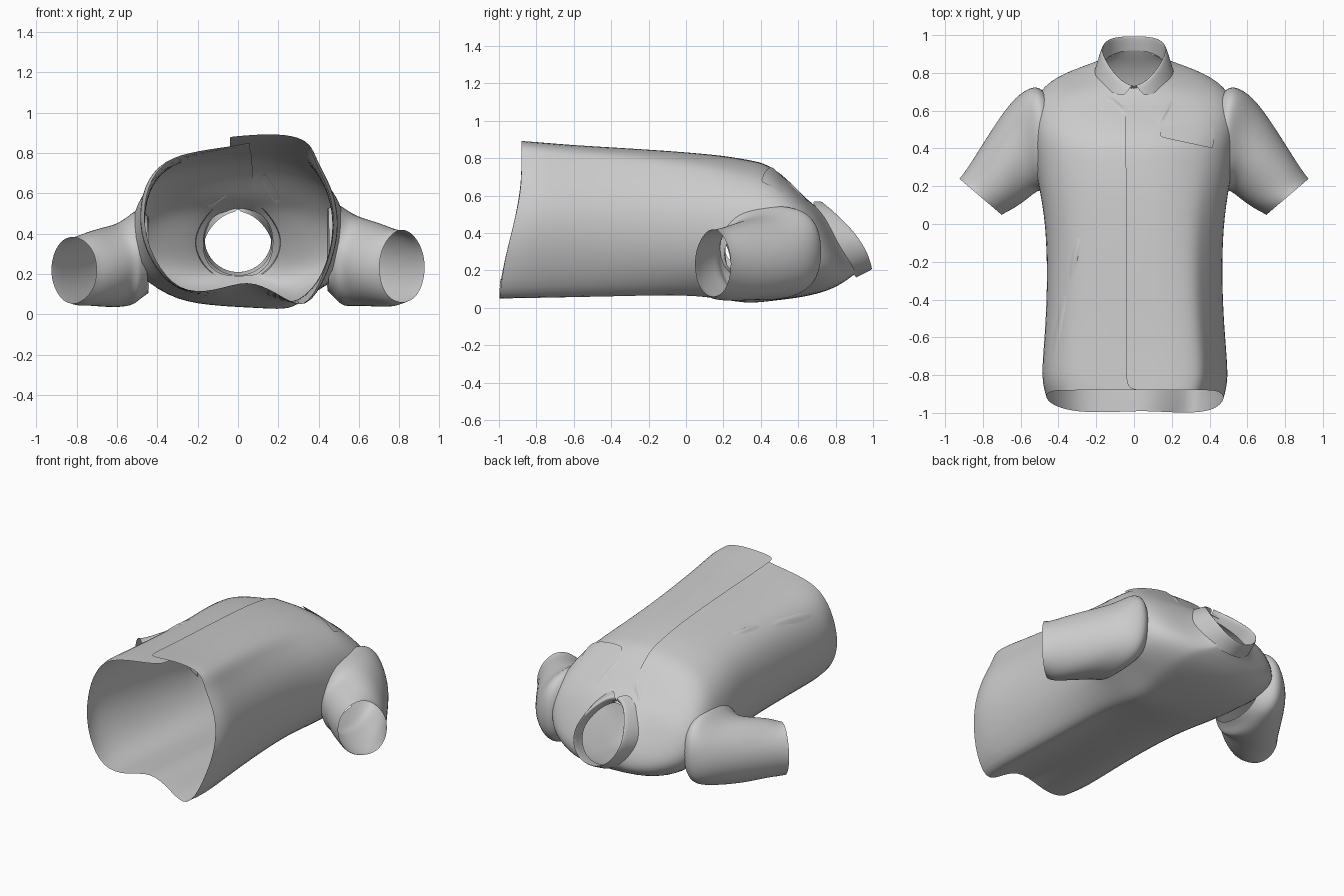
import bpy, bmesh, math
from mathutils import Vector
from mathutils.bvhtree import BVHTree

if "Cube" in bpy.data.objects:
    bpy.data.objects.remove(bpy.data.objects["Cube"])

cloth = bpy.data.materials.new("grey_cloth")
cloth.use_nodes = True
GREY = (0.6, 0.6, 0.6, 1)
cloth.diffuse_color = GREY
cloth.node_tree.nodes["Principled BSDF"].inputs["Base Color"].default_value = GREY


def loft(name, rings, closed=False, drop=None, levels=2):
    """Skin a list of point rings and smooth the cage."""
    bm = bmesh.new()
    grid = [[bm.verts.new(p) for p in ring] for ring in rings]
    n = len(rings[0])
    for a, b in zip(grid, grid[1:]):
        for j in range(n if closed else n - 1):
            k = (j + 1) % n
            bm.faces.new((a[j], a[k], b[k], b[j]))
    if drop:
        gone = [f for f in bm.faces if drop(f.calc_center_median())]
        bmesh.ops.delete(bm, geom=gone, context="FACES")
    for f in bm.faces:
        f.smooth = True
    mesh = bpy.data.meshes.new(name)
    bm.to_mesh(mesh)
    bm.free()
    mesh.materials.append(cloth)
    obj = bpy.data.objects.new(name, mesh)
    bpy.context.collection.objects.link(obj)
    sub = obj.modifiers.new("smooth", "SUBSURF")
    sub.levels = sub.render_levels = levels
    return obj


def lerp(a, b, t):
    return a + (b - a) * t


# Hem outline, starting at the outer placket edge and ending under it
HEM = [(-.04, .89), (.08, .9), (.2, .905), (.355, .885), (.385, .79), (.43, .7),
       (.48, .59), (.505, .42), (.45, .2), (.34, -.01), (.2, .1), (.05, .17),
       (-.12, .105), (-.31, .1), (-.44, .27), (-.495, .45), (-.47, .65),
       (-.37, .78), (-.2, .82), (-.04, .84), (.06, .86)]

# Torso stations: front y, back y, half width, low z, high z, roundness blend
STATIONS = [(-.88, -1.0, .47, .05, .89, 0), (-.8, -.88, .5, .05, .885, .05),
            (-.6, -.62, .48, .05, .87, .2), (-.3, -.3, .465, .05, .855, .4),
            (0, 0, .475, .05, .835, .65), (.2, .2, .51, .045, .815, .9),
            (.34, .34, .53, .04, .79, 1), (.44, .48, .54, .04, .77, 1),
            (.55, .63, .55, .055, .68, 1), (.62, .765, .515, .09, .605, 1),
            (.665, .845, .42, .135, .565, 1), (.70, .89, .24, .17, .54, 1),
            (.725, .92, .175, .19, .525, 1)]


def torso_ring(yf, yb, hw, lo, hi, blend):
    mid, hh = (lo + hi) / 2, (hi - lo) / 2
    ring = []
    for i, (hx, hz) in enumerate(HEM):
        u, v = hx / .49, (hz - .47) / .43
        power = 2.3 if v > 0 else 2.9
        r = (abs(u) ** power + abs(v) ** power) ** (-1 / power)
        if i >= len(HEM) - 3:
            r *= .97
        x = lerp(u, u * r, blend) * hw
        z = mid + lerp(v, v * r, blend) * hh
        t = min(max((z - lo) / (hi - lo), 0), 1)
        s = min(t * 1.3, 1)
        y = lerp(yb, yf, lerp(s * s * (3 - 2 * s), t, blend))
        if v < 0:  # loose bulge on the left of the upper back
            z -= .05 * math.exp(-((x - .2) / .1) ** 2 - ((y - .32) / .15) ** 2)
        ring.append((x, y, z))
    return ring


torso = loft("shirt_body", [torso_ring(*s) for s in STATIONS],
             drop=lambda c: abs(c.x) > .46 and .25 < c.y < .58 and .15 < c.z < .44)

# Sleeves: outer edge xy, inner edge xy, low z, high z
SLEEVE = [(.44, .66, .45, .21, .11, .52), (.5, .73, .475, .19, .07, .55),
          (.56, .72, .49, .18, .045, .53), (.65, .655, .52, .17, .04, .485),
          (.76, .49, .56, .135, .035, .46), (.85, .345, .63, .085, .04, .435),
          (.9, .27, .68, .06, .045, .42), (.925, .24, .7, .048, .055, .415)]


def sleeve_ring(index, side):
    ox, oy, ix, iy, lo, hi = SLEEVE[index]
    if side < 0:
        hi -= .03
    square = .75 if index < 3 else 1
    ring = []
    for j in range(16):
        a = math.tau * j / 16
        fold = 1 + .035 * math.sin(3 * a + 1.9 * index + side)
        s, c = (math.copysign(abs(w) ** square, w) * 1.02
                for w in (-side * math.sin(a), math.cos(a)))
        t = .5 + .5 * s
        ring.append((side * lerp(ix, ox, t), lerp(iy, oy, t),
                     (lo + hi) / 2 + c * fold * (hi - lo) / 2))
    return ring


for side, label in ((1, "left"), (-1, "right")):
    loft(label + "_sleeve", [sleeve_ring(i, side) for i in range(len(SLEEVE))],
         closed=True)

# Folded collar: half width, front y, back y, front z, back z, side bow, end gap
COLLAR = [(.172, .70, .92, .51, .19, .01, .02), (.165, .73, .985, .54, .21, .05, .02),
          (.17, .735, 1.0, .56, .208, .055, .05), (.183, .725, .98, .57, .195, .04, .12),
          (.215, .67, .91, .58, .16, 0, .3)]


def collar_ring(hw, yf, yb, zf, zb, bow, gap):
    ring = []
    for j in range(25):
        a = lerp(gap, math.tau - gap, j / 24)
        t = (1 - math.cos(a)) / 2
        pinch = lerp(.8, 1, min(2 * t, 1))
        ring.append((hw * pinch * math.sin(a),
                     lerp(yf, yb, t) + bow * math.sin(a) ** 2, lerp(zf, zb, t)))
    return ring


loft("collar", [collar_ring(*c) for c in reversed(COLLAR)])

# Cloth details draped on the chest
bpy.context.view_layer.update()
tree = BVHTree.FromObject(torso, bpy.context.evaluated_depsgraph_get())


def drape(x, y, lift):
    hit = tree.ray_cast(Vector((x, y, 2)), Vector((0, 0, -1)))[0]
    return (x, y, (hit.z if hit else .7) + lift)


# Chest pocket flap with a slanted lower edge
flap = []
for i in range(5):
    v = i / 4
    flap.append([drape(lerp(.14, .42, u / 8), lerp(lerp(.46, .4, u / 8), .52, v),
                       lerp(.014, .001, v)) for u in range(9)])
loft("pocket_flap", flap, levels=1)

# Soft diagonal creases beneath the collar and on the waist
CREASES = [(.12, .52, .2, .66), (-.15, .68, -.03, .58), (-.34, -.3, -.29, -.06),
           (-.44, -.75, -.36, -.35)]
for i, (x0, y0, x1, y1) in enumerate(CREASES):
    d = Vector((y1 - y0, x0 - x1)).normalized() * .02
    rows = []
    for k in range(7):
        x, y = lerp(x0, x1, k / 6), lerp(y0, y1, k / 6)
        h = .014 * math.sin(math.pi * k / 6)
        rows.append([drape(x + d.x * w, y + d.y * w, h * (1 - abs(w)) - .002)
                     for w in (1, .5, 0, -.5, -1)])
    loft("crease_%d" % (i + 1), rows, levels=1)
